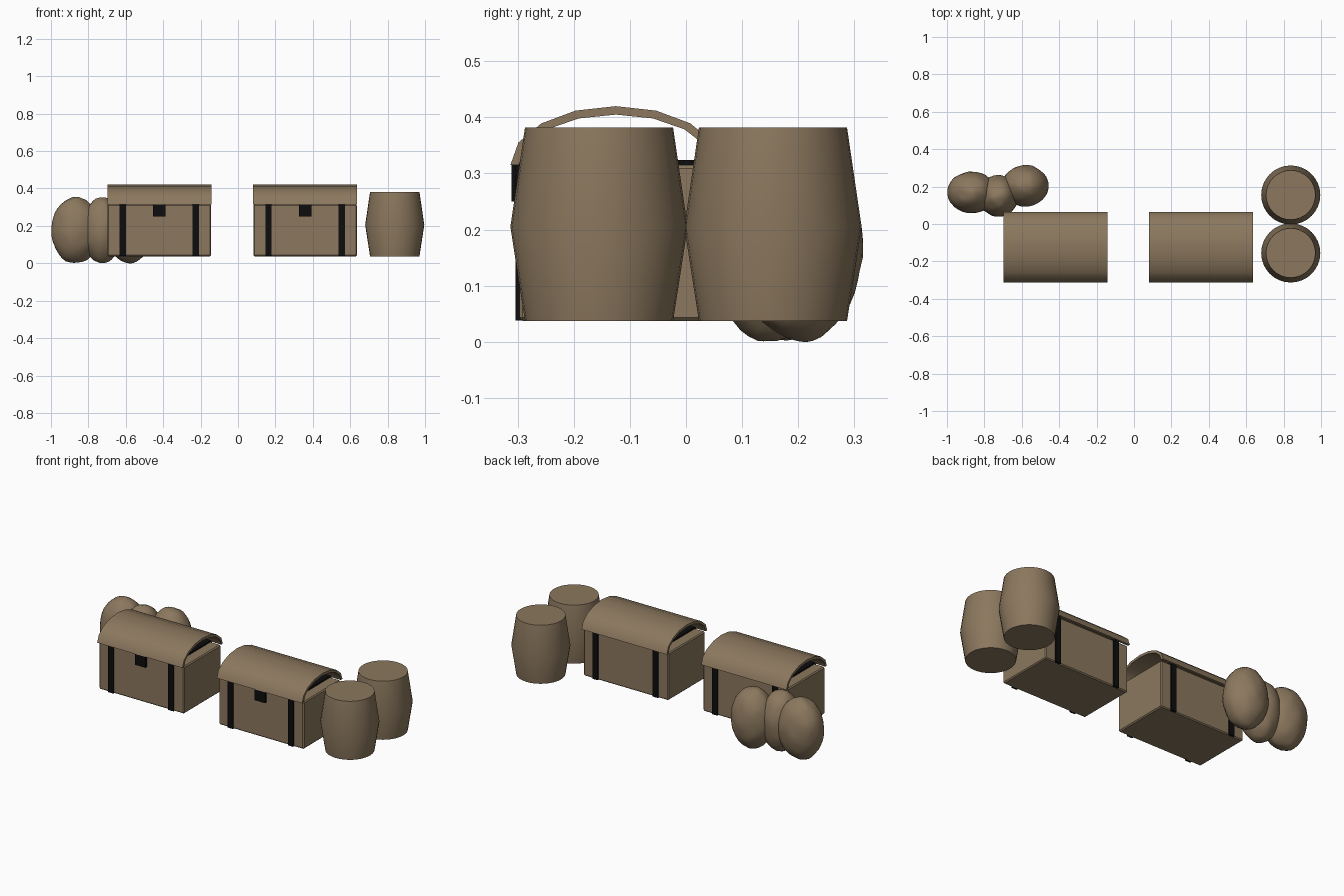
import bpy, bmesh, math
from mathutils import Vector, noise

cube = bpy.data.objects.get("Cube")
if cube:
    bpy.data.objects.remove(cube, do_unlink=True)


def material(name, colour):
    m = bpy.data.materials.new(name)
    m.use_nodes = True
    m.diffuse_color = (*colour, 1)
    m.node_tree.nodes["Principled BSDF"].inputs["Base Color"].default_value = (*colour, 1)
    return m


BROWN = material("brown", (0.26, 0.187, 0.112))
BLACK = material("black", (0.004, 0.004, 0.004))


def finish(bm, name, mat, angle=None):
    bmesh.ops.recalc_face_normals(bm, faces=bm.faces)
    mesh = bpy.data.meshes.new(name)
    bm.to_mesh(mesh)
    bm.free()
    mesh.materials.append(mat)
    ob = bpy.data.objects.new(name, mesh)
    bpy.context.scene.collection.objects.link(ob)
    if angle:
        bpy.ops.object.select_all(action="DESELECT")
        bpy.context.view_layer.objects.active = ob
        ob.select_set(True)
        bpy.ops.object.shade_smooth_by_angle(angle=math.radians(angle))
    return ob


def box(name, mat, x, y, z, bevel=0):
    """Box from (min, max) ranges on each axis."""
    bm = bmesh.new()
    bmesh.ops.create_cube(bm, size=1)
    for v in bm.verts:
        v.co = [(r[0] + r[1]) / 2 + c * (r[1] - r[0]) for r, c in zip((x, y, z), v.co)]
    if bevel:
        bmesh.ops.bevel(bm, geom=bm.edges[:], offset=bevel, segments=1, affect="EDGES")
    return finish(bm, name, mat)


def arched_lid(name, cx, half, cy, cz, ry, rz, thick, steps=8):
    """Curved shell, open at both ends."""
    bm = bmesh.new()
    angles = [math.pi * i / steps for i in range(steps + 1)]
    ring = [(math.cos(a) * ry, math.sin(a) * rz) for a in angles]
    ring += [(math.cos(a) * (ry - thick), math.sin(a) * (rz - thick)) for a in reversed(angles)]
    ends = [[bm.verts.new((cx + s * half, cy + y, cz + z)) for y, z in ring] for s in (-1, 1)]
    n = len(ring)
    for i in range(n):
        j = (i + 1) % n
        bm.faces.new((ends[0][i], ends[0][j], ends[1][j], ends[1][i]))
    for e in ends:
        for i in range(steps):
            bm.faces.new((e[i], e[i + 1], e[n - 2 - i], e[n - 1 - i]))
    return finish(bm, name, BROWN, 40)


def chest(side, cx):
    half = 0.277
    box(side + "_chest_body", BROWN, (cx - half, cx + half), (-0.297, 0.047),
        (0.037, 0.315), 0.006)
    arched_lid(side + "_chest_lid", cx, half + 0.001, -0.125, 0.315, 0.188, 0.105, 0.015)
    for label, s in (("right", -1), ("left", 1)):
        sx = cx + s * 0.196
        box(f"{side}_chest_{label}_strap", BLACK, (sx - 0.017, sx + 0.017),
            (-0.304, 0.054), (0.038, 0.324))
    box(side + "_chest_latch", BLACK, (cx - 0.034, cx + 0.034), (-0.311, -0.29), (0.25, 0.317))


def barrel(name, x, y):
    """Two straight tapers meeting at a wide middle."""
    bm = bmesh.new()
    sides = 32
    rings = []
    for r, z in ((0.132, 0.037), (0.158, 0.205), (0.132, 0.382)):
        rings.append([bm.verts.new((x + r * math.cos(2 * math.pi * i / sides),
                                    y + r * math.sin(2 * math.pi * i / sides), z))
                      for i in range(sides)])
    for low, high in zip(rings, rings[1:]):
        for i in range(sides):
            j = (i + 1) % sides
            bm.faces.new((low[i], low[j], high[j], high[i]))
    bm.faces.new(rings[0])
    bm.faces.new(rings[-1])
    finish(bm, name, BROWN, 50)


def sack(name, centre, radii, seed):
    """Lumpy egg shape."""
    bm = bmesh.new()
    bmesh.ops.create_icosphere(bm, subdivisions=4, radius=1)
    for v in bm.verts:
        d = v.co.normalized()
        lump = 1 + 0.03 * noise.noise(d * 2 + Vector((seed, 0, 0)))
        lump += 0.018 * noise.noise(d * 5 + Vector((0, seed, 0)))
        v.co = Vector(centre) + Vector([a * r * lump for a, r in zip(d, radii)])
    finish(bm, name, BROWN, 60)


# Chests
chest("right", -0.421)
chest("left", 0.359)

# Barrels
barrel("front_barrel", 0.838, -0.155)
barrel("back_barrel", 0.838, 0.155)

# Sacks
sack("outer_sack", (-0.868, 0.169, 0.177), (0.132, 0.111, 0.176), 3.3)
sack("middle_sack", (-0.725, 0.15, 0.177), (0.108, 0.111, 0.176), 7.7)
sack("inner_sack", (-0.581, 0.204, 0.177), (0.124, 0.111, 0.176), 12.1)
